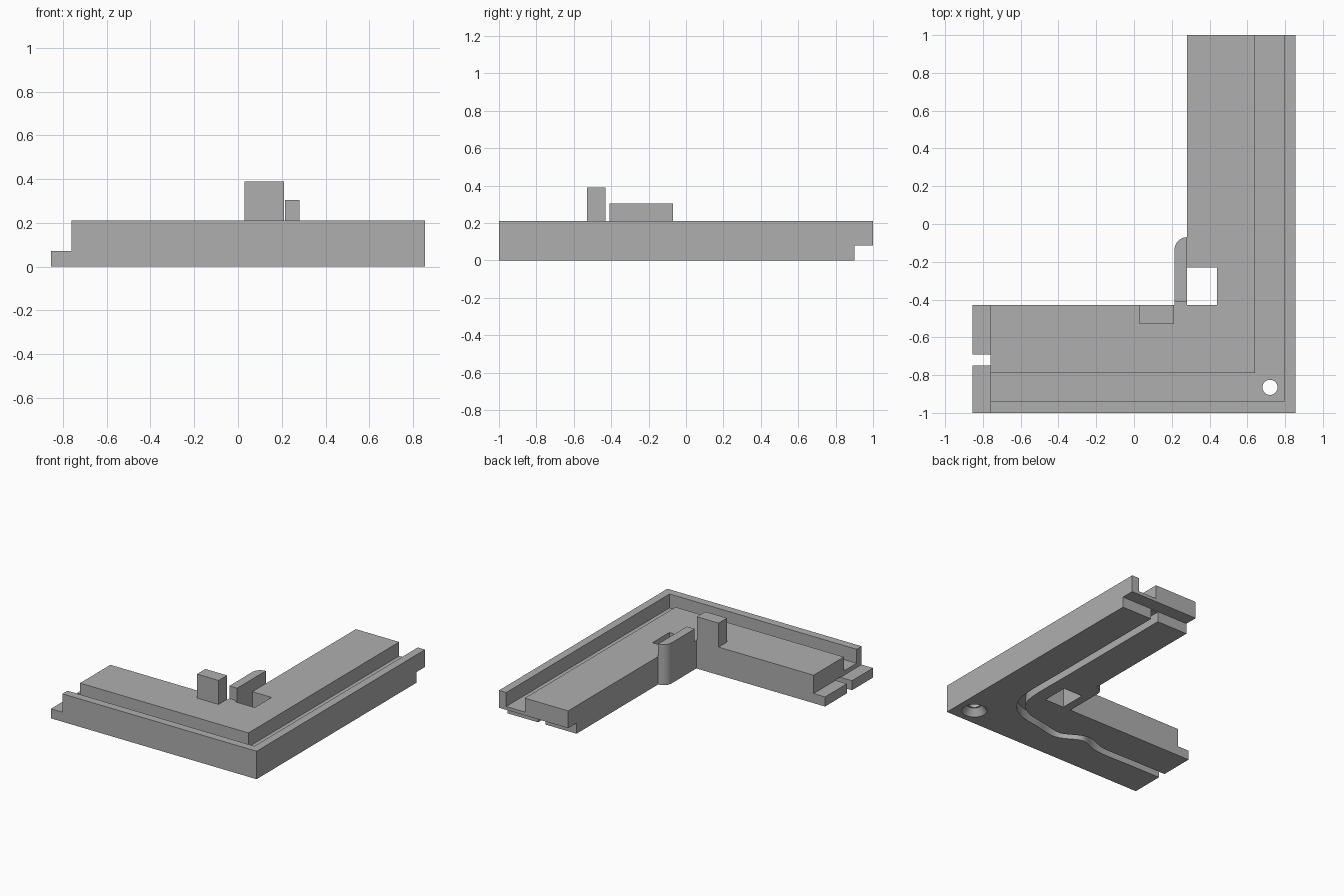
import bpy, bmesh, math
from mathutils import Vector

if "Cube" in bpy.data.objects:
    bpy.data.objects.remove(bpy.data.objects["Cube"])

grey = bpy.data.materials.new("plain_grey")
grey.use_nodes = True
grey.diffuse_color = (0.43, 0.43, 0.43, 1)
grey.node_tree.nodes["Principled BSDF"].inputs["Base Color"].default_value = grey.diffuse_color


def make_object(name, bm):
    bmesh.ops.recalc_face_normals(bm, faces=bm.faces)
    mesh = bpy.data.meshes.new(name)
    bm.to_mesh(mesh)
    bm.free()
    mesh.materials.append(grey)
    obj = bpy.data.objects.new(name, mesh)
    bpy.context.scene.collection.objects.link(obj)
    return obj


def prism(name, outline, z0, z1):
    bm = bmesh.new()
    face = bm.faces.new([bm.verts.new((x, y, z0)) for x, y in outline])
    new = bmesh.ops.extrude_face_region(bm, geom=[face])["geom"]
    verts = [v for v in new if isinstance(v, bmesh.types.BMVert)]
    bmesh.ops.translate(bm, verts=verts, vec=(0, 0, z1 - z0))
    return make_object(name, bm)


def box(name, x0, x1, y0, y1, z0, z1):
    return prism(name, [(x0, y0), (x1, y0), (x1, y1), (x0, y1)], z0, z1)


def cone(name, x, y, z0, z1, r0, r1):
    bm = bmesh.new()
    bmesh.ops.create_cone(bm, cap_ends=True, segments=32, radius1=r0, radius2=r1, depth=z1 - z0)
    bmesh.ops.translate(bm, verts=bm.verts, vec=(x, y, (z0 + z1) / 2))
    return make_object(name, bm)


def cut(target, cutter):
    cutter.hide_render = True
    mod = target.modifiers.new("cut", 'BOOLEAN')
    mod.operation = 'DIFFERENCE'
    mod.solver = 'EXACT'
    mod.object = cutter
    bpy.context.view_layer.objects.active = target
    bpy.ops.object.modifier_apply(modifier=mod.name)
    bpy.data.objects.remove(cutter)


def smooth_path(points, steps=8):
    """Catmull-Rom curve through the points."""
    p = [Vector(q) for q in points]
    p = [p[0] * 2 - p[1]] + p + [p[-1] * 2 - p[-2]]
    out = []
    for a, b, c, d in zip(p, p[1:], p[2:], p[3:]):
        for i in range(steps):
            t = i / steps
            out.append(0.5 * (2 * b + (c - a) * t + (2 * a - 5 * b + 4 * c - d) * t ** 2
                              + (3 * b - a - 3 * c + d) * t ** 3))
    return out + [p[-2]]


def ribbon(path, half):
    left, right = [], []
    for i, q in enumerate(path):
        d = (path[min(i + 1, len(path) - 1)] - path[max(i - 1, 0)]).normalized()
        n = Vector((-d.y, d.x)) * half
        left.append(q + n)
        right.append(q - n)
    return [tuple(v) for v in left + right[::-1]]


TOP = 0.21
# L-shaped body with a small link to the rib at the inner corner
body = prism("corner_frame", [(-0.855, -1), (0.855, -1), (0.855, 1), (0.28, 1), (0.28, -0.41),
                              (0.215, -0.41), (0.215, -0.43), (-0.855, -0.43)], 0, TOP)

# Channel between the outer wall and the inner block
cut(body, prism("channel_cutter", [(-1, -0.94), (0.795, -0.94), (0.795, 1.1), (0.64, 1.1),
                                   (0.64, -0.79), (-1, -0.79)], 0.105, 0.4))
# Lap joints at the two ends
cut(body, box("left_lap_cutter", -1, -0.76, -1.1, 0, 0.072, 0.4))
cut(body, box("back_lap_cutter", 0, 1, 0.9, 1.1, -0.1, 0.08))
# Square opening by the inner corner
cut(body, box("opening_cutter", 0.28, 0.44, -0.43, -0.23, -0.1, 0.4))
# Screw hole, countersunk from below
cut(body, cone("screw_cutter", 0.72, -0.865, -0.1, 0.4, 0.04, 0.04))
cut(body, cone("countersink_cutter", 0.72, -0.865, -0.01, 0.05, 0.095, 0.05))
# Cable groove winding along the underside
route = [(-0.95, -0.72), (-0.6, -0.72), (-0.3, -0.72), (-0.12, -0.67), (0.06, -0.75),
         (0.24, -0.72), (0.42, -0.68), (0.53, -0.58), (0.57, -0.42), (0.57, 0), (0.57, 1.1)]
cut(body, prism("groove_cutter", ribbon(smooth_path(route), 0.03), -0.1, 0.076))

# Rib with a rounded back corner beside the opening
arc = [(0.28 - 0.065 * math.cos(a), -0.135 + 0.065 * math.sin(a))
       for a in (math.pi / 2 * i / 10 for i in range(11))]
rib = prism("clip_rib", [(0.28, -0.41), (0.215, -0.41)] + arc, 0, 0.305)

# Upright stop on the front arm
stop = box("upright_stop", 0.03, 0.21, -0.53, -0.43, TOP, 0.39)

# Smooth curved walls, keep edges sharp
for obj in (body, rib, stop):
    bpy.ops.object.select_all(action='DESELECT')
    obj.select_set(True)
    bpy.context.view_layer.objects.active = obj
    bpy.ops.object.shade_smooth_by_angle(angle=math.radians(30))
